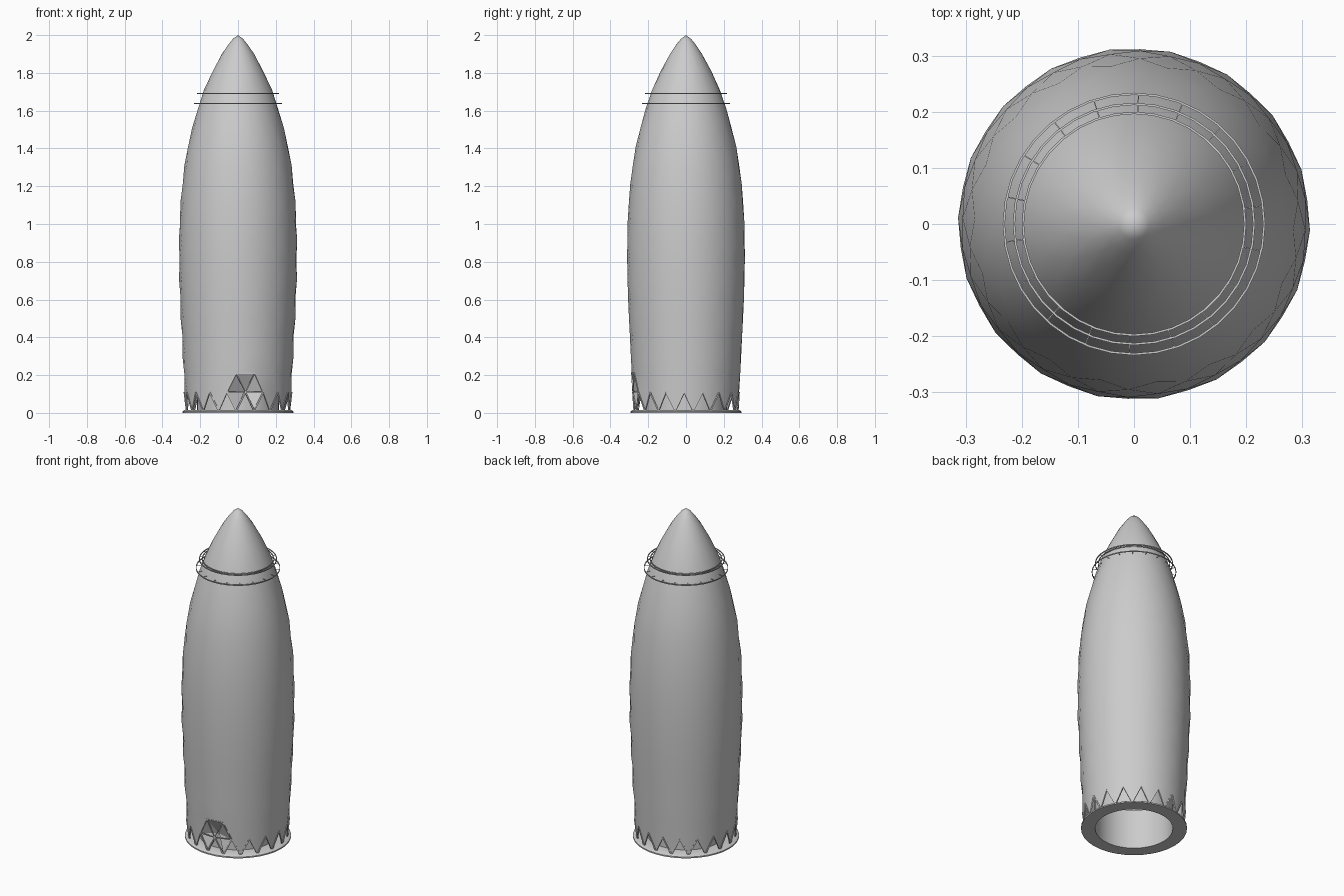
import bpy, bmesh, math
from mathutils import Vector

cube = bpy.data.objects.get("Cube")
if cube:
    bpy.data.objects.remove(cube, do_unlink=True)

SIDES = 18
STEP = 0.1
PROFILE = [(0.0, 0.275), (0.2, 0.288), (0.4, 0.298), (0.6, 0.308), (0.8, 0.313), (1.0, 0.311),
           (1.2, 0.298), (1.4, 0.27), (1.6, 0.218), (1.7, 0.184), (1.8, 0.14), (1.9, 0.085),
           (1.95, 0.052), (1.98, 0.027), (2.0, 0.0)]

shell_grey = bpy.data.materials.new("shell grey")
shell_grey.use_nodes = True
shell_grey.diffuse_color = (0.6, 0.6, 0.6, 1)
shell_grey.node_tree.nodes["Principled BSDF"].inputs["Base Color"].default_value = (0.6, 0.6, 0.6, 1)


def finish(name, bm, smooth=True):
    mesh = bpy.data.meshes.new(name)
    bm.to_mesh(mesh)
    bm.free()
    mesh.materials.append(shell_grey)
    ob = bpy.data.objects.new(name, mesh)
    bpy.context.collection.objects.link(ob)
    if smooth:
        bpy.context.view_layer.objects.active = ob
        ob.select_set(True)
        bpy.ops.object.shade_smooth_by_angle(angle=math.radians(40))
        ob.select_set(False)


def radius(z):
    for (z0, r0), (z1, r1) in zip(PROFILE, PROFILE[1:]):
        if z <= z1:
            return r0 + (r1 - r0) * (z - z0) / (z1 - z0)
    return 0.0


def polar(r, deg, z):
    a = math.radians(deg)
    return Vector((r * math.cos(a), r * math.sin(a), z))


def grid_point(level, i, z):
    """Diamond grid: odd levels are turned by half a panel and stand slightly proud."""
    odd = level % 2
    return polar(radius(z) * (1.006 if odd else 0.996), 20 * i + (-2 if odd else 8), z)


def node(level, i):
    return grid_point(level, i, 0.01 + STEP * level)


# Diamond-panelled shell with triangular arches and a six-panel entrance opening
DOOR = 14
heights = [0.01 + STEP * k for k in range(19)] + [1.9, 1.95, 1.98]
bm = bmesh.new()
levels = [[bm.verts.new(grid_point(k, i, z)) for i in range(SIDES)] for k, z in enumerate(heights)]
door_vert = levels[1][DOOR]
for k in range(len(levels) - 1):
    low, high = levels[k], levels[k + 1]
    for i in range(SIDES):
        j = (i + 1) % SIDES
        if k % 2:
            tris = [(low[i], low[j], high[i]), (low[j], high[j], high[i])]
        else:
            tris = [(low[i], high[j], high[i]), (low[i], low[j], high[j])]
        for n, tri in enumerate(tris):
            arch = k == 0 and n == 1
            if not arch and door_vert not in tri:
                bm.faces.new(tri)
tip = bm.verts.new((0, 0, 2))
for i in range(SIDES):
    bm.faces.new((levels[-1][i], levels[-1][(i + 1) % SIDES], tip))
finish("tower_shell", bm)


def add_bar(bm, a, b, r, sides=4):
    rot = (b - a).to_track_quat('Z', 'Y')
    rings = []
    for p in (a, b):
        rings.append([bm.verts.new(p + rot @ polar(r, 360 * s / sides + 45, 0)) for s in range(sides)])
    for s in range(sides):
        t = (s + 1) % sides
        bm.faces.new((rings[0][s], rings[0][t], rings[1][t], rings[1][s]))
    bm.faces.new(rings[0][::-1])
    bm.faces.new(rings[1])


# Arch frames around the foot
bm = bmesh.new()
for i in range(SIDES):
    for foot in (i - 1, i):
        add_bar(bm, node(0, foot), node(1, i), 0.005)
finish("arch_frames", bm, False)

# Entrance lattice over a recessed fan of panels
rim = [node(0, DOOR - 1), node(1, DOOR - 1), node(2, DOOR - 1),
       node(2, DOOR), node(1, DOOR + 1), node(0, DOOR)]
centre = node(1, DOOR)
bm = bmesh.new()
for p, q in zip(rim[1:], rim[2:-1]):
    add_bar(bm, p, q, 0.004)
for p in rim[1:-1]:
    add_bar(bm, centre, p, 0.004)
finish("entrance_lattice", bm, False)

bm = bmesh.new()
apex = bm.verts.new((centre.x * 0.8, centre.y * 0.8, centre.z))
rim_verts = [bm.verts.new(p) for p in rim]
for p, q in zip(rim_verts, rim_verts[1:]):
    bm.faces.new((p, apex, q))
finish("entrance_recess", bm, False)


def lathe(name, section, segments=36):
    bm = bmesh.new()
    cols = [[bm.verts.new(polar(r, 360 * s / segments, z)) for r, z in section] for s in range(segments)]
    n = len(section)
    for s in range(segments):
        a, b = cols[s], cols[(s + 1) % segments]
        for p in range(n):
            q = (p + 1) % n
            bm.faces.new((a[p], b[p], b[q], a[q]))
    bmesh.ops.recalc_face_normals(bm, faces=bm.faces)
    finish(name, bm)


def hoop(name, r, z, w=0.002, h=0.003):
    lathe(name, [(r - w, z - h), (r + w, z - h), (r + w, z + h), (r - w, z + h)])


# Base ring and recessed lobby wall
lathe("base_ring", [(0.215, 0), (0.293, 0), (0.293, 0.008), (0.28, 0.016), (0.215, 0.016)])
lathe("lobby_wall", [(0.218, 0.01), (0.218, 0.24), (0.215, 0.24), (0.215, 0.01)])

# Maintenance rails near the top, with brackets back to an inner hoop
INNER = 0.198
hoop("inner_hoop", INNER, 1.69)
for name, z, r in (("upper_rail", 1.69, 0.214), ("lower_rail", 1.637, 0.232)):
    hoop(name, r, z)
    bm = bmesh.new()
    for i in range(SIDES):
        add_bar(bm, polar(INNER, 20 * i + 8, z), polar(r, 20 * i + 8, z), 0.0015)
    finish(name + "_brackets", bm, False)
